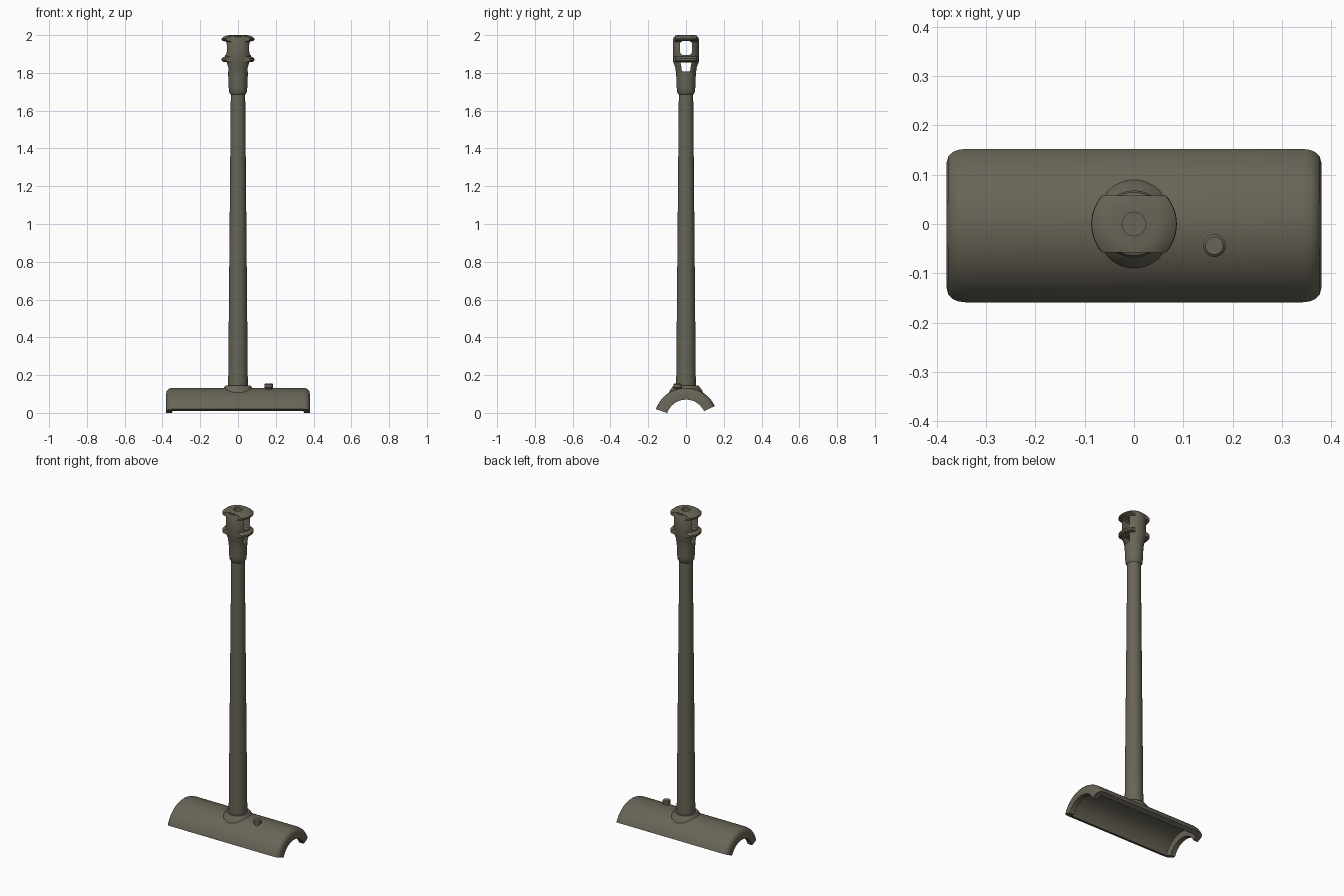
import bpy, bmesh, math
from mathutils import Vector, Matrix

if "Cube" in bpy.data.objects:
    bpy.data.objects.remove(bpy.data.objects["Cube"])

COLOUR = (0.14, 0.128, 0.095, 1)
olive = bpy.data.materials.new("olive grey")
olive.use_nodes = True
olive.diffuse_color = COLOUR
bsdf = olive.node_tree.nodes["Principled BSDF"]
bsdf.inputs["Base Color"].default_value = COLOUR
bsdf.inputs["Roughness"].default_value = 0.8


def finish(name, bm):
    bmesh.ops.recalc_face_normals(bm, faces=bm.faces[:])
    mesh = bpy.data.meshes.new(name)
    bm.to_mesh(mesh)
    bm.free()
    mesh.materials.append(olive)
    mesh.shade_smooth()
    mesh.set_sharp_from_angle(angle=math.radians(32))
    obj = bpy.data.objects.new(name, mesh)
    bpy.context.collection.objects.link(obj)
    return obj


def lathe(name, profile, centre=(0, 0), sides=48):
    """Closed solid turned around a vertical axis from (radius, z) points."""
    bm = bmesh.new()
    rings = [[bm.verts.new((centre[0] + r * math.cos(i * math.tau / sides),
                            centre[1] + r * math.sin(i * math.tau / sides), z))
              for i in range(sides)] for r, z in profile]
    for low, high in zip(rings, rings[1:]):
        for i in range(sides):
            j = (i + 1) % sides
            bm.faces.new((low[i], low[j], high[j], high[i]))
    bm.faces.new(rings[0])
    bm.faces.new(rings[-1])
    return finish(name, bm)


def prism_x(name, outline, half_length):
    """Extrude a (y, z) outline along x."""
    bm = bmesh.new()
    face = bm.faces.new([bm.verts.new((-half_length, y, z)) for y, z in outline])
    new = bmesh.ops.extrude_face_region(bm, geom=[face])["geom"]
    bmesh.ops.translate(bm, vec=(2 * half_length, 0, 0),
                        verts=[v for v in new if isinstance(v, bmesh.types.BMVert)])
    return finish(name, bm)


def mirrored(half):
    return half + [(-y, z) for y, z in reversed(half)]


def boolean(obj, cutters, operation="DIFFERENCE"):
    for cutter in cutters:
        cutter.hide_render = True
        mod = obj.modifiers.new("cut", "BOOLEAN")
        mod.operation, mod.solver, mod.object = operation, "EXACT", cutter
    graph = bpy.context.evaluated_depsgraph_get()
    graph.update()
    mesh = bpy.data.meshes.new_from_object(obj.evaluated_get(graph))
    obj.modifiers.clear()
    obj.data = mesh
    mesh.shade_smooth()
    mesh.set_sharp_from_angle(angle=math.radians(32))


# Mantlet: curved shell swept around the x axis, with thicker lips at both ends
half = [(0.345, 0.14), (0.35, 0.105), (0.38, 0.105), (0.38, 0.138),
        (0.377, 0.151), (0.368, 0.161), (0.357, 0.166), (0.342, 0.168)]
section = mirrored(half)
start, end, steps, axis_z = math.radians(25), math.radians(161), 36, -0.035
bm = bmesh.new()
rings = []
for k in range(steps + 1):
    a = start + (end - start) * k / steps
    rings.append([bm.verts.new((x, r * math.cos(a), axis_z + r * math.sin(a)))
                  for x, r in section])
for one, two in zip(rings, rings[1:]):
    for i in range(len(section)):
        j = (i + 1) % len(section)
        bm.faces.new((one[i], one[j], two[j], two[i]))
bm.faces.new(rings[0])
bm.faces.new(rings[-1])
finish("mantlet", bm)

# Collar, barrel and sight stub
lathe("barrel_collar", [(0.09, 0.106), (0.086, 0.118), (0.07, 0.14), (0.066, 0.145)])
lathe("barrel", [(0.052, 0.11), (0.052, 0.15), (0.038, 1.69), (0.038, 1.71)])
lathe("sight_stub", [(0.016, 0.11), (0.016, 0.13), (0.023, 0.134),
                     (0.023, 0.15), (0.018, 0.155)], (0.163, -0.044), 24)

# Muzzle brake body and its two plates
brake = lathe("muzzle_brake", [
    (0.038, 1.685), (0.046, 1.695), (0.049, 1.72), (0.052, 1.79), (0.056, 1.825),
    (0.068, 1.86), (0.068, 1.982), (0.064, 1.99), (0.05, 1.997)])
lower_plate = lathe("lower_brake_plate", [
    (0.06, 1.856), (0.082, 1.86), (0.087, 1.866), (0.087, 1.876),
    (0.08, 1.881), (0.068, 1.888), (0.062, 1.9)])
upper_plate = lathe("upper_brake_plate", [
    (0.062, 1.96), (0.072, 1.967), (0.084, 1.971), (0.087, 1.976),
    (0.086, 1.983), (0.075, 1.992), (0.06, 1.998), (0.045, 2.0)])

# Helpers: plate trimmer, bore and side ports
trimmer = prism_x("plate_trimmer", mirrored([(0.058, 1.8), (0.058, 2.1)]), 0.2)
bore = lathe("bore_cutter", [(0.024, 1.75), (0.024, 2.1)], sides=32)
upper_port = prism_x("upper_port_cutter", mirrored(
    [(0.02, 1.895), (0.029, 1.902), (0.033, 1.915), (0.033, 1.95),
     (0.029, 1.962), (0.02, 1.968)]), 0.2)
lower_port = prism_x("lower_port_cutter", mirrored(
    [(0.016, 1.807), (0.022, 1.813), (0.029, 1.858)]), 0.2)

for plate in (lower_plate, upper_plate):
    boolean(plate, [trimmer], "INTERSECT")
    boolean(plate, [bore, upper_port])
boolean(brake, [bore, upper_port, lower_port])

for helper in (trimmer, bore, upper_port, lower_port):
    bpy.data.objects.remove(helper)
